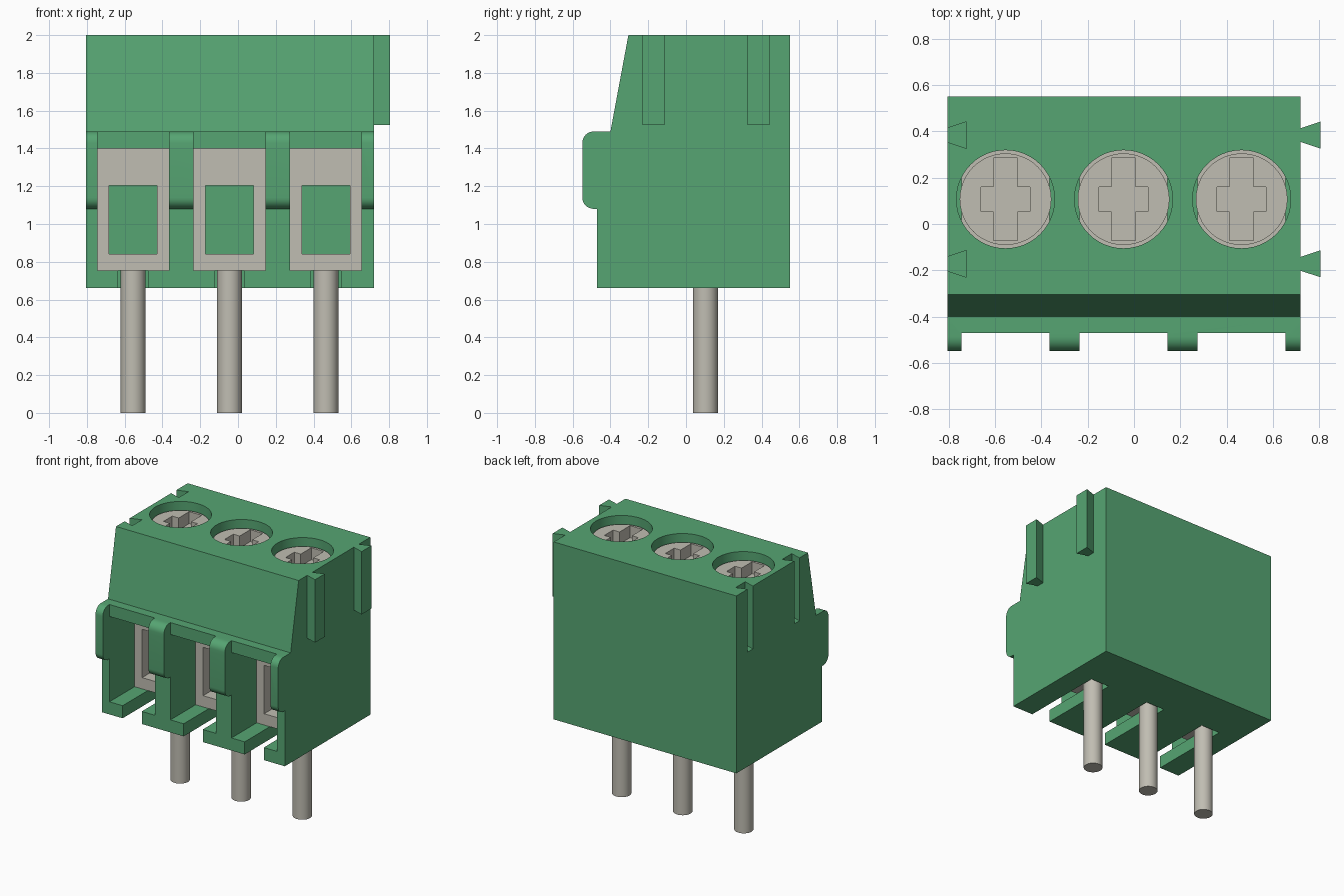
import bpy, bmesh, math
from mathutils import Vector

old = bpy.data.objects.get("Cube")
if old:
    bpy.data.objects.remove(old, do_unlink=True)


def material(name, rgb):
    m = bpy.data.materials.new(name)
    m.use_nodes = True
    m.diffuse_color = (*rgb, 1)
    m.node_tree.nodes["Principled BSDF"].inputs["Base Color"].default_value = (*rgb, 1)
    return m


GREEN = material("green plastic", (0.093, 0.376, 0.17))
METAL = material("grey metal", (0.527, 0.509, 0.445))


def prism(name, points, vector, mat=None):
    """Extrude a flat outline along a vector."""
    bm = bmesh.new()
    face = bm.faces.new([bm.verts.new(p) for p in points])
    grown = bmesh.ops.extrude_face_region(bm, geom=[face])["geom"]
    bmesh.ops.translate(bm, vec=Vector(vector),
                        verts=[g for g in grown if isinstance(g, bmesh.types.BMVert)])
    bmesh.ops.recalc_face_normals(bm, faces=bm.faces)
    mesh = bpy.data.meshes.new(name)
    bm.to_mesh(mesh)
    bm.free()
    obj = bpy.data.objects.new(name, mesh)
    bpy.context.collection.objects.link(obj)
    if mat:
        mesh.materials.append(mat)
    return obj


def box(name, x, y, z, mat=None):
    outline = [(x[0], y[0], z[0]), (x[1], y[0], z[0]), (x[1], y[1], z[0]), (x[0], y[1], z[0])]
    return prism(name, outline, (0, 0, z[1] - z[0]), mat)


def cylinder(name, x, y, r, z, mat=None, n=48):
    ring = [(x + r * math.cos(i * math.tau / n), y + r * math.sin(i * math.tau / n), z[0])
            for i in range(n)]
    return prism(name, ring, (0, 0, z[1] - z[0]), mat)


def carve(obj, cutters):
    """Subtract every cutter, bake the result and drop the cutters."""
    for c in cutters:
        c.hide_render = True
        mod = obj.modifiers.new("cut", 'BOOLEAN')
        mod.operation = 'DIFFERENCE'
        mod.solver = 'EXACT'
        mod.object = c
    graph = bpy.context.evaluated_depsgraph_get()
    mesh = bpy.data.meshes.new_from_object(obj.evaluated_get(graph))
    obj.modifiers.clear()
    obj.data = mesh
    for c in cutters:
        bpy.data.objects.remove(c, do_unlink=True)


def smooth(obj):
    bpy.ops.object.select_all(action='DESELECT')
    obj.select_set(True)
    bpy.context.view_layer.objects.active = obj
    bpy.ops.object.shade_smooth_by_angle(angle=math.radians(30))


LEFT, RIGHT, TOP = -0.806, 0.72, 2.0
CENTRES = [-0.555, -0.045, 0.465]
SCREW_Y = 0.107
TAIL_Y = [-0.172, 0.384]
TAIL_Z = 1.525
HALF = 0.19


def dovetail(name, x, y, depth, z_top, mat=None):
    outline = [(x, y - 0.03, TAIL_Z), (x + depth, y - 0.058, TAIL_Z),
               (x + depth, y + 0.058, TAIL_Z), (x, y + 0.03, TAIL_Z)]
    return prism(name, outline, (0, 0, z_top - TAIL_Z), mat)


# Housing side profile with a rounded front bead
profile = [(0.55, 0.66), (0.55, TOP), (-0.305, TOP), (-0.4, 1.49)]
for zc, start in ((1.43, 90), (1.14, 180)):
    for i in range(9):
        a = math.radians(start + i * 90 / 8)
        profile.append((-0.487 + 0.062 * math.cos(a), zc + 0.06 * math.sin(a)))
profile += [(-0.47, 1.08), (-0.47, 0.66)]
housing = prism("housing", [(LEFT, y, z) for y, z in profile], (RIGHT - LEFT, 0, 0), GREEN)

# Wire openings, bead gaps, floor slots and screw wells
cuts = []
for cx in CENTRES:
    span = (cx - HALF, cx + HALF)
    cuts.append(box("gap", span, (-0.7, -0.47), (0.9, 1.6)))
    cuts.append(box("cavity", span, (-0.6, 0.38), (0.755, 1.4)))
    cuts.append(box("slot", (cx - 0.08, cx + 0.08), (-0.6, 0.18), (0.5, 0.9)))
    cuts.append(cylinder("well", cx, SCREW_Y, 0.212, (1.38, 2.2)))

# Dovetail grooves on one side
for y in TAIL_Y:
    cuts.append(dovetail("groove", LEFT - 0.001, y, 0.084, 2.1))
carve(housing, cuts)
smooth(housing)

# Dovetail tongues on the other side
for i, y in enumerate(TAIL_Y):
    dovetail(f"tongue_{i + 1}", RIGHT, y, 0.085, TOP, GREEN)

# Metal parts of each terminal
for i, cx in enumerate(CENTRES, 1):
    cage = box(f"wire_clamp_{i}", (cx - HALF, cx + HALF), (-0.17, 0.38), (0.755, 1.4), METAL)
    carve(cage, [box("bore", (cx - 0.127, cx + 0.127), (-0.3, 0.5), (0.84, 1.205))])

    screw = cylinder(f"screw_{i}", cx, SCREW_Y, 0.198, (1.25, 1.94), METAL)
    long_slot = box("long_slot", (cx - 0.052, cx + 0.052),
                    (SCREW_Y - 0.178, SCREW_Y + 0.178), (1.85, 2.1))
    cross_slot = box("cross_slot", (cx - 0.106, cx + 0.106),
                     (SCREW_Y - 0.052, SCREW_Y + 0.052), (1.85, 2.1))
    carve(screw, [long_slot, cross_slot])
    smooth(screw)

    smooth(cylinder(f"pin_{i}", cx, 0.103, 0.066, (0, 0.8), METAL, 32))
